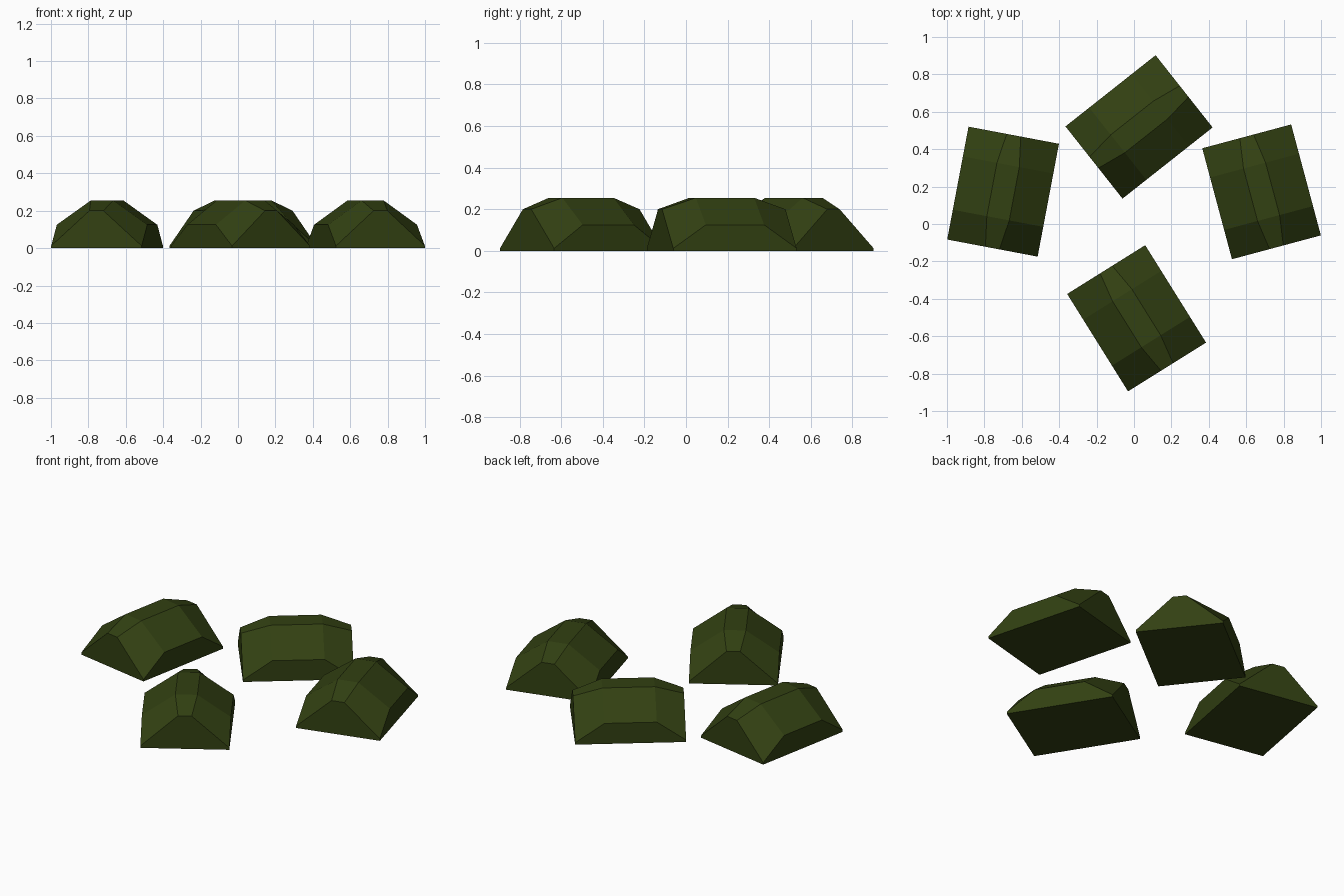
import bpy, bmesh, math

if "Cube" in bpy.data.objects:
    bpy.data.objects.remove(bpy.data.objects["Cube"])

# Single dark olive colour
olive = bpy.data.materials.new("dark_olive")
olive.diffuse_color = (0.032, 0.052, 0.006, 1)
olive.use_nodes = True
olive.node_tree.nodes["Principled BSDF"].inputs["Base Color"].default_value = olive.diffuse_color

HALF_W, HALF_L = 0.246, 0.307      # base footprint
TOP_W, END_W, TOP_L = 0.061, 0.038, 0.145
CORNER_Z, SIDE_Z, END_Z, TOP_Z = 0.012, 0.125, 0.2, 0.255


def grid_point(i, j):
    """Point of the 4 x 4 cushion grid: low corners, raised edges, flat top."""
    sx, sy = (1 if i > 1 else -1), (1 if j > 1 else -1)
    outer_x, outer_y = i in (0, 3), j in (0, 3)
    x = HALF_W if outer_x else (END_W if outer_y else TOP_W)
    y = HALF_L if outer_y else TOP_L
    if outer_x:
        z = CORNER_Z if outer_y else SIDE_Z
    else:
        z = END_Z if outer_y else TOP_Z
    return sx * x, sy * y, z


def mound(name, x, y, degrees):
    bm = bmesh.new()
    top = [[bm.verts.new(grid_point(i, j)) for j in range(4)] for i in range(4)]
    # domed upper surface
    for i in range(3):
        for j in range(3):
            bm.faces.new((top[i][j], top[i + 1][j], top[i + 1][j + 1], top[i][j + 1]))
    # upright walls and flat underside
    rim = ([top[i][0] for i in range(3)] + [top[3][j] for j in range(3)]
           + [top[i][3] for i in (3, 2, 1)] + [top[0][j] for j in (3, 2, 1)])
    base = [bm.verts.new((v.co.x, v.co.y, 0)) for v in rim[::3]]
    for k in range(4):
        upper = [rim[(3 * k + n) % 12] for n in (3, 2, 1, 0)]
        bm.faces.new([base[k], base[(k + 1) % 4]] + upper)
    bm.faces.new(base[::-1])
    bmesh.ops.recalc_face_normals(bm, faces=bm.faces)
    mesh = bpy.data.meshes.new(name)
    bm.to_mesh(mesh)
    bm.free()
    mesh.materials.append(olive)
    obj = bpy.data.objects.new(name, mesh)
    obj.location = (x, y, 0)
    obj.rotation_euler.z = math.radians(degrees)
    bpy.context.collection.objects.link(obj)


# Four mounds around the centre
mound("left_mound", -0.70, 0.173, -10.7)
mound("back_mound", 0.027, 0.519, -51.7)
mound("right_mound", 0.682, 0.172, 15.0)
mound("front_mound", 0.014, -0.504, 32.0)
